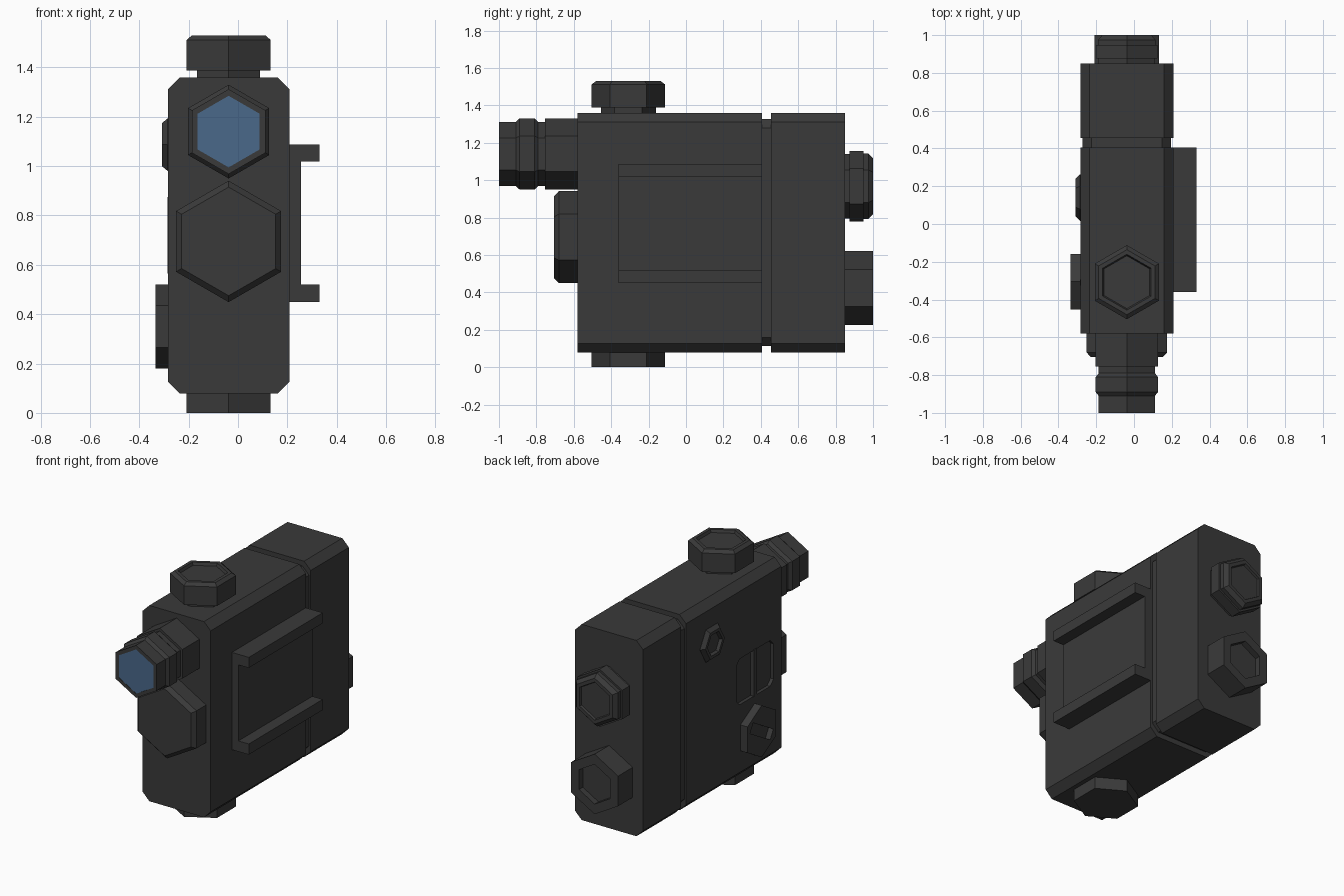
import bpy, bmesh, math
from mathutils import Vector, Matrix

if "Cube" in bpy.data.objects:
    bpy.data.objects.remove(bpy.data.objects["Cube"])


def material(name, col):
    m = bpy.data.materials.new(name)
    m.diffuse_color = (*col, 1)
    m.use_nodes = True
    m.node_tree.nodes["Principled BSDF"].inputs["Base Color"].default_value = m.diffuse_color
    return m


GREY = material("dark_grey", (0.042, 0.042, 0.042))
BLUE = material("lens_blue", (0.068, 0.140, 0.255))


def finish(name, bm):
    bmesh.ops.recalc_face_normals(bm, faces=bm.faces[:])
    me = bpy.data.meshes.new(name)
    bm.to_mesh(me)
    bm.free()
    ob = bpy.data.objects.new(name, me)
    bpy.context.collection.objects.link(ob)
    me.materials.append(GREY)
    return ob


def loft(name, rings, lens=False):
    """Skin a list of equal-length point rings and cap both ends."""
    bm = bmesh.new()
    vs = [[bm.verts.new(p) for p in r] for r in rings]
    n = len(vs[0])
    for a, b in zip(vs, vs[1:]):
        for i in range(n):
            j = (i + 1) % n
            bm.faces.new((a[i], a[j], b[j], b[i]))
    bm.faces.new(vs[0])
    cap = bm.faces.new(vs[-1])
    if lens:
        cap.material_index = 1
    ob = finish(name, bm)
    if lens:
        ob.data.materials.append(BLUE)
    return ob


def hexagon(name, centre, axis, up, profile, lens=False):
    """Six-sided turned part; profile is (distance along axis, radius)."""
    c, w, u = Vector(centre), Vector(axis), Vector(up)
    v = w.cross(u)
    ang = [math.radians(60 * i) for i in range(6)]
    return loft(name, [[c + w * d + (u * math.cos(a) + v * math.sin(a)) * r
                        for a in ang] for d, r in profile], lens)


def octagon(a0, a1, b0, b1, c):
    return [(a0 + c, b0), (a1 - c, b0), (a1, b0 + c), (a1, b1 - c),
            (a1 - c, b1), (a0 + c, b1), (a0, b1 - c), (a0, b0 + c)]


def box(name, lo, hi, rot=None):
    lo, hi = Vector(lo), Vector(hi)
    bm = bmesh.new()
    bmesh.ops.create_cube(bm, size=1)
    m = Matrix.Translation((lo + hi) / 2)
    if rot:
        m = m @ Matrix.Rotation(math.radians(rot), 4, 'X')
    m = m @ Matrix.Diagonal((*(hi - lo), 1))
    bmesh.ops.transform(bm, matrix=m, verts=bm.verts[:])
    return finish(name, bm)


def cut(ob, cutter):
    mod = ob.modifiers.new("cut", 'BOOLEAN')
    mod.operation, mod.solver, mod.object = 'DIFFERENCE', 'EXACT', cutter
    bpy.context.view_layer.objects.active = ob
    bpy.ops.object.modifier_apply(modifier=mod.name)
    bpy.data.objects.remove(cutter)


# Chamfered housing with a groove near the back
CX = -0.038
rings = []
for y, ix, iz in [(-0.58, 0, 0), (0.405, 0, 0), (0.405, .012, .034),
                  (0.455, .012, .034), (0.455, 0, 0), (0.85, 0, 0)]:
    rings.append([(x, y, z) for x, z in
                  octagon(-0.284 + ix, 0.208 - ix, 0.078 + iz, 1.36 - iz, 0.048)])
housing = loft("housing", rings)

# Sunken panel on the left side, divided by a rib
panel = octagon(-0.50, -0.115, 0.57, 0.87, 0.035)
cut(housing, loft("panel_cutter", [[(x, y, z) for y, z in panel] for x in (-0.35, -0.262)]))
box("panel_rib", (-0.285, -0.325, 0.565), (-0.25, -0.295, 0.875))

# Mounting plate with two rails on the right side
box("rail_plate", (0.20, -0.36, 0.45), (0.255, 0.405, 1.087))
box("lower_rail", (0.20, -0.36, 0.45), (0.33, 0.405, 0.52))
box("upper_rail", (0.20, -0.36, 1.018), (0.33, 0.405, 1.087))

X, Y, Z = Vector((1, 0, 0)), Vector((0, 1, 0)), Vector((0, 0, 1))

# Front emitter tube with lens, and the large front cap
hexagon("emitter_tube", (CX, 0, 1.14), -Y, Z,
        [(0.57, .19), (0.755, .19), (0.755, .172), (0.79, .172), (0.81, .19),
         (0.89, .19), (0.91, .172), (1.0, .172), (1.0, .145), (0.998, .145)], lens=True)
hexagon("front_cap", (CX, 0, 0.695), -Y, Z,
        [(0.57, .246), (0.68, .246), (0.705, .22)])

# Top knob and bottom foot
hexagon("top_knob", (CX, -0.308, 0), Z, Y,
        [(1.35, .147), (1.388, .147), (1.388, .196), (1.512, .196),
         (1.53, .172), (1.53, .148), (1.512, .14)])
hexagon("bottom_foot", (CX, -0.308, 0), Z, Y, [(0, .196), (0.09, .196)])

# Back knobs
hexagon("back_upper_knob", (CX, 0, 0.967), Y, Z,
        [(0.84, .172), (0.875, .172), (0.875, .189), (0.948, .189),
         (0.948, .175), (0.975, .175), (1.0, .15), (1.0, .125), (0.985, .12)])
hexagon("back_lower_knob", (CX, 0, 0.423), Y, Z,
        [(0.84, .197), (1.0, .197), (1.0, .13), (0.96, .13)])

# Left side: slotted screw and dished button
screw = hexagon("slotted_screw", (0, -0.305, 0.35), -X, Z, [(0.27, .17), (0.335, .17)])
cut(screw, box("slot_cutter", (-0.36, -0.425, 0.317), (-0.30, -0.185, 0.383), 30))
hexagon("side_button", (0, 0.14, 1.087), -X, Y,
        [(0.27, .123), (0.285, .123), (0.309, .1), (0.309, .078), (0.29, .07)])
